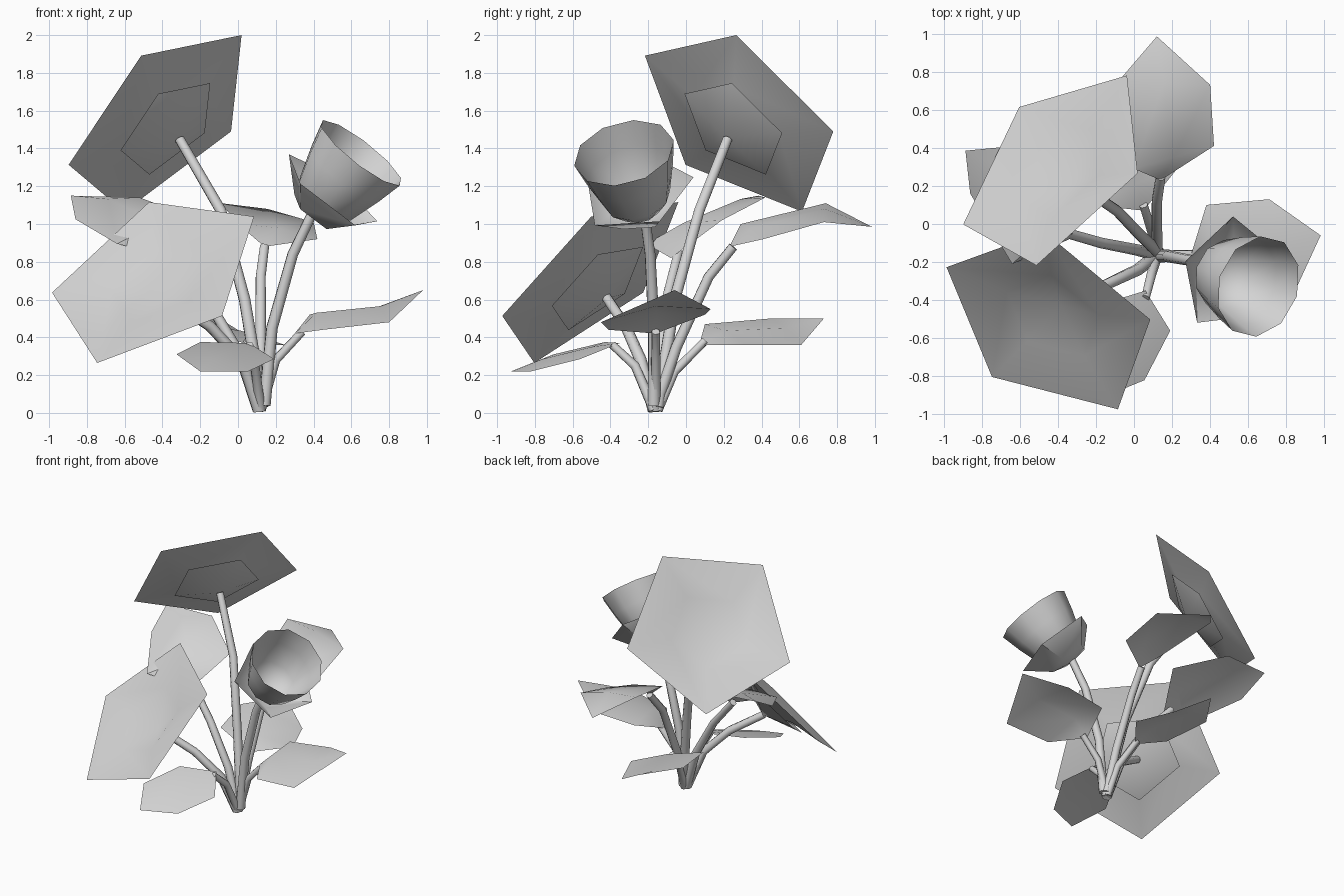
import bpy, math
from mathutils import Vector

if "Cube" in bpy.data.objects:
    bpy.data.objects.remove(bpy.data.objects["Cube"])

grey = bpy.data.materials.new("light grey")
grey.diffuse_color = (0.66, 0.66, 0.66, 1)
grey.use_nodes = True
grey.node_tree.nodes["Principled BSDF"].inputs["Base Color"].default_value = grey.diffuse_color


def finish(name, verts, faces, angle=45):
    mesh = bpy.data.meshes.new(name)
    mesh.from_pydata([tuple(v) for v in verts], [], faces)
    mesh.materials.append(grey)
    obj = bpy.data.objects.new(name, mesh)
    bpy.context.collection.objects.link(obj)
    bpy.ops.object.select_all(action='DESELECT')
    obj.select_set(True)
    bpy.context.view_layer.objects.active = obj
    bpy.ops.object.shade_smooth_by_angle(angle=math.radians(angle))
    return obj


def cup(name, origin, axis, spoke, sides, profile):
    """Open surface of revolution; profile starts at the centre: (0, h), (r, h)..."""
    n = Vector(axis).normalized()
    u = Vector(spoke)
    u = (u - n * u.dot(n)).normalized()
    w = n.cross(u)
    o = Vector(origin)
    verts = [o + n * profile[0][1]]
    faces = []
    for k, (r, h) in enumerate(profile[1:]):
        for i in range(sides):
            a = 2 * math.pi * i / sides
            verts.append(o + n * h + (u * math.cos(a) + w * math.sin(a)) * r)
            j = (i + 1) % sides
            p, q = 1 + (k - 1) * sides, 1 + k * sides
            faces.append((0, 1 + i, 1 + j) if k == 0 else (p + i, q + i, q + j, p + j))
    return finish(name, verts, faces)


def stem(name, points, r0=0.034, r1=0.027, sides=8):
    """Tapered round tube with capped ends."""
    pts = [Vector(p) for p in points]
    last = len(pts) - 1
    verts, faces = [], []
    for k, p in enumerate(pts):
        t = (pts[min(k + 1, last)] - pts[max(k - 1, 0)]).normalized()
        u = Vector((0.3, 1, 0))
        u = (u - t * u.dot(t)).normalized()
        w = t.cross(u)
        r = r0 + (r1 - r0) * k / last
        for i in range(sides):
            a = 2 * math.pi * i / sides
            verts.append(p + (u * math.cos(a) + w * math.sin(a)) * r)
            if k:
                j = (i + 1) % sides
                b = (k - 1) * sides
                faces.append((b + i, b + j, b + sides + j, b + sides + i))
    faces.append(tuple(reversed(range(sides))))
    faces.append(tuple(range(last * sides, (last + 1) * sides)))
    return finish(name, verts, faces, 50)


def leaf(name, base, near_l, near_r, far_l, far_r, tip, lift=0.02):
    """Six-cornered leaf with a slightly raised midrib."""
    b, nl, nr, fl, fr, t = map(Vector, (base, near_l, near_r, far_l, far_r, tip))
    up = Vector((0, 0, lift))
    nm, fm = (nl + nr) / 2 + up, (fl + fr) / 2 + up
    return finish(name, [b, nl, nm, nr, fl, fm, fr, t],
                  [(0, 2, 1), (0, 3, 2), (1, 2, 5, 4), (2, 3, 6, 5), (4, 5, 7), (5, 6, 7)])


# Open five-sided blossoms, flat petals around a cupped middle, each with a calyx behind
blossoms = [
    ("upper", (-0.406, 0.288, 1.552), (-0.605, 0.53, 0.6), (0.416, -0.018, 0.448)),
    ("lower", (-0.44, -0.509, 0.714), (-0.411, -0.608, 0.677), (-0.05, 0.758, 0.65)),
]
for label, c, n, s in blossoms:
    cup(label + "_blossom", c, n, s, 5, [(0, -0.14), (0.28, -0.045), (0.618, 0)])
    cup(label + "_calyx", c, n, s, 5, [(0, -0.157), (0.32, -0.064)])

# Closed bell-shaped flower and the cupped calyx around its foot
cup("bell_petals", (0.385, -0.23, 1.035), (0.6, -0.22, 0.765), (0, 1, 0.2), 10,
    [(0, 0.02), (0.11, 0.05), (0.18, 0.13), (0.235, 0.3), (0.272, 0.445)])
cup("bell_calyx", (0.39, -0.215, 1.035), (0.6, -0.25, 0.75), (0.13, 0.24, 0.21), 5,
    [(0, 0), (0.15, 0.03), (0.31, 0.175)])

# Flower stems
stem("upper_blossom_stem", [(0.13, -0.15, 0.03), (0.035, -0.06, 0.6),
                            (-0.09, 0.07, 1.07), (-0.31, 0.22, 1.45)])
stem("lower_blossom_stem", [(0.11, -0.17, 0.015), (0.02, -0.24, 0.28),
                            (-0.15, -0.32, 0.46), (-0.38, -0.42, 0.61)])
stem("bell_stem", [(0.14, -0.17, 0.04), (0.18, -0.17, 0.45),
                   (0.29, -0.19, 0.84), (0.39, -0.22, 1.05)])

# Leaf stems
stem("front_leaf_stem", [(0.12, -0.17, 0.015), (0.09, -0.27, 0.25), (0.06, -0.39, 0.36)], 0.028, 0.022)
stem("right_leaf_stem", [(0.12, -0.16, 0.015), (0.2, -0.16, 0.28), (0.34, -0.16, 0.43)], 0.028, 0.022)
stem("back_high_leaf_stem", [(0.12, -0.16, 0.03), (0.12, -0.05, 0.35),
                             (0.12, 0.12, 0.72), (0.14, 0.25, 0.88)], 0.032, 0.026)
stem("left_leaf_stem", [(0.11, -0.16, 0.015), (0.01, -0.135, 0.31),
                        (-0.17, -0.1, 0.61), (-0.38, -0.04, 0.85)], 0.032, 0.026)
stem("back_low_leaf_stem", [(0.12, -0.15, 0.015), (0.1, -0.06, 0.22), (0.05, 0.1, 0.38)], 0.028, 0.022)

# Leaves
leaf("front_leaf", (0.06, -0.35, 0.37), (-0.2, -0.43, 0.375), (0.19, -0.56, 0.285),
     (-0.325, -0.7, 0.31), (0.055, -0.82, 0.22), (-0.2, -0.925, 0.22))
leaf("right_leaf", (0.3, -0.16, 0.42), (0.38, 0.1, 0.52), (0.45, -0.41, 0.44),
     (0.71, 0.13, 0.55), (0.8, -0.45, 0.48), (0.98, -0.06, 0.65), 0.05)
leaf("back_high_leaf", (0.14, 0.23, 0.88), (0.0, 0.29, 1.0), (0.42, 0.41, 0.92),
     (-0.09, 0.74, 1.11), (0.4, 0.73, 1.01), (0.12, 0.985, 0.985))
leaf("left_leaf", (-0.34, -0.08, 0.82), (-0.64, -0.21, 0.895), (-0.2, 0.19, 1.02),
     (-0.86, 0.16, 1.025), (-0.52, 0.42, 1.14), (-0.885, 0.385, 1.15), 0.05)
leaf("back_low_leaf", (0.05, 0.07, 0.36), (-0.22, 0.1, 0.47), (0.25, 0.32, 0.36),
     (-0.29, 0.45, 0.5), (0.13, 0.61, 0.36), (-0.1, 0.73, 0.5))
